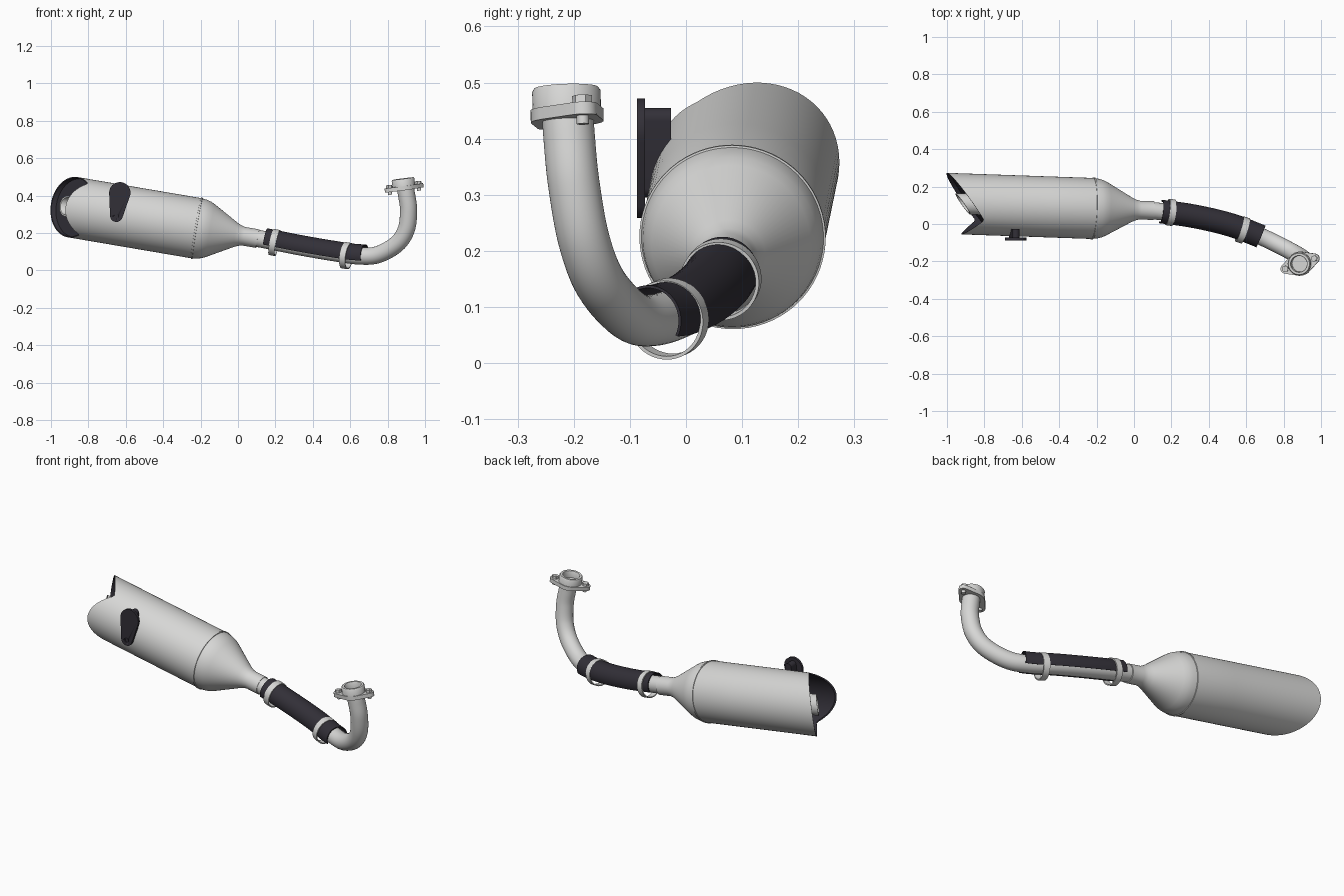
import bpy, bmesh, math
from mathutils import Vector, Matrix

if "Cube" in bpy.data.objects:
    bpy.data.objects.remove(bpy.data.objects["Cube"])


def material(name, col):
    m = bpy.data.materials.new(name)
    m.diffuse_color = (*col, 1)
    m.use_nodes = True
    m.node_tree.nodes["Principled BSDF"].inputs["Base Color"].default_value = m.diffuse_color
    return m


STEEL = material("brushed_steel", (0.68, 0.68, 0.67))
DARK = material("dark_coating", (0.032, 0.029, 0.039))


def finish(name, bm, mats, angle=35):
    bmesh.ops.recalc_face_normals(bm, faces=bm.faces)
    me = bpy.data.meshes.new(name)
    bm.to_mesh(me)
    bm.free()
    for m in mats:
        me.materials.append(m)
    for p in me.polygons:
        p.use_smooth = True
    me.set_sharp_from_angle(angle=math.radians(angle))
    ob = bpy.data.objects.new(name, me)
    bpy.context.collection.objects.link(ob)
    return ob


def loft(name, rings, mats, closed=True, loop=False, cap=False, dark_from=None, angle=35):
    """Skin a list of point rings; rings after dark_from use the second material."""
    bm = bmesh.new()
    vs = [[bm.verts.new(p) for p in r] for r in rings]
    n = len(rings[0])
    for i in range(len(vs) if loop else len(vs) - 1):
        a, b = vs[i], vs[(i + 1) % len(vs)]
        for j in range(n if closed else n - 1):
            k = (j + 1) % n
            f = bm.faces.new((a[j], a[k], b[k], b[j]))
            if dark_from is not None and i >= dark_from:
                f.material_index = 1
    if cap:
        for r in (vs[0], vs[-1]):
            f = bm.faces.new(r)
            if dark_from is not None and r is vs[-1]:
                f.material_index = 1
    return finish(name, bm, mats, angle)


def frame(origin, zdir, xhint):
    z = Vector(zdir).normalized()
    y = z.cross(Vector(xhint)).normalized()
    x = y.cross(z)
    m = Matrix((x, y, z)).transposed().to_4x4()
    m.translation = Vector(origin)
    return m


def lathe(name, prof, mat, mtx, n=48, loop=False, cap=False, angle=35):
    rings = [[mtx @ Vector((r * math.cos(2 * math.pi * j / n), r * math.sin(2 * math.pi * j / n), z))
              for j in range(n)] for r, z in prof]
    return loft(name, rings, [mat], loop=loop, cap=cap, angle=angle)


def hull_plate(name, circles, z0, z1, mat, mtx):
    """Flat plate outlined by the hull of several circles (x, y, r)."""
    bm = bmesh.new()
    for cx, cy, r in circles:
        for j in range(32):
            a = 2 * math.pi * j / 32
            for z in (z0, z1):
                bm.verts.new(mtx @ Vector((cx + r * math.cos(a), cy + r * math.sin(a), z)))
    res = bmesh.ops.convex_hull(bm, input=bm.verts)
    bmesh.ops.delete(bm, geom=list({v for v in bm.verts if not v.link_faces}), context='VERTS')
    bmesh.ops.dissolve_limit(bm, angle_limit=0.01, verts=bm.verts, edges=bm.edges)
    return finish(name, bm, [mat])


# --- Silencer: slanted, notched tail with dark inside and recessed end plate
AX = frame((-0.22, 0.083, 0.225), (-1, 0.035, 0.17), (0.034, 1, 0))
R, N = 0.163, 72


def slant(u):
    return 0.61 + 0.754 * (u + 0.085)


def tail(u):
    return slant(u) if u > -0.085 else 0.61 - 1.23 * (u + 0.085)


def ring(r, s):
    pts = []
    for j in range(N):
        a = 2 * math.pi * j / N
        u = r * math.cos(a)
        pts.append(AX @ Vector((u, r * math.sin(a), s(u) if callable(s) else s)))
    return pts


shell = [(0.05, -0.33), (0.05, -0.255), (0.055, -0.235), (0.066, -0.21), (0.142, -0.075),
         (0.153, -0.052), (0.159, -0.03), (R, 0), (R, 0.25), (R, tail), (R - 0.006, tail),
         (R - 0.006, lambda u: slant(u) - 0.025), (0.1, lambda u: slant(u) - 0.025),
         (0.02, lambda u: slant(u) - 0.025)]
loft("silencer_body", [ring(r, s) for r, s in shell], [STEEL, DARK], cap=True, dark_from=9)
lathe("silencer_seam", [(R - 0.003, -0.005), (R + 0.003, -0.004), (R + 0.003, 0.004), (R - 0.003, 0.005)],
      STEEL, AX, n=N, loop=True)
# outlet stub, cut parallel to the slanted tail
stub = [(0.055, lambda u: slant(u) - 0.05), (0.055, lambda u: slant(u) + 0.032),
        (0.047, lambda u: slant(u) + 0.032), (0.047, lambda u: slant(u) - 0.02)]
loft("outlet_stub", [ring(r, s) for r, s in stub], [STEEL], cap=True)

# --- Header pipe path
P = [Vector(p) for p in (
    (-0.02, 0.077, 0.19), (0.1, 0.071, 0.172), (0.3, 0.045, 0.132), (0.5, 0, 0.097), (0.65, -0.055, 0.077),
    (0.75, -0.10, 0.085), (0.85, -0.152, 0.142), (0.9, -0.182, 0.22), (0.912, -0.2, 0.32),
    (0.902, -0.208, 0.4), (0.89, -0.212, 0.46))]


def catmull(i, t):
    p0, p1, p2, p3 = (P[max(0, min(len(P) - 1, i + k))] for k in (-1, 0, 1, 2))
    return 0.5 * (2 * p1 + (p2 - p0) * t + (2 * p0 - 5 * p1 + 4 * p2 - p3) * t * t
                  + (3 * p1 - p0 - 3 * p2 + p3) * t ** 3)


path = [catmull(i, k / 8) for i in range(len(P) - 1) for k in range(8)] + [P[-1]]


def path_frames(pts):
    """Parallel-transported frames; local x starts pointing up."""
    up, out = Vector((0, 0, 1)), []
    for i, p in enumerate(pts):
        t = pts[min(i + 1, len(pts) - 1)] - pts[max(i - 1, 0)]
        m = frame(p, t, up)
        up = m.to_3x3() @ Vector((1, 0, 0))
        out.append(m)
    return out


frames = path_frames(path)


def arc(m, r, a0, a1, n):
    return [m @ Vector((r * math.cos(a), r * math.sin(a), 0))
            for a in (a0 + (a1 - a0) * j / n for j in range(n + 1))]


loft("header_pipe", [arc(m, 0.046, 0, 2 * math.pi, 36)[:-1] for m in frames], [STEEL])

# --- Heat shield: open half-tube over the pipe
A = math.radians(114)
sh = [p for p in path if 0.13 < p.x < 0.68 and p.z < 0.2]
shield = [arc(m, 0.063, -A, A, 28) + arc(m, 0.058, A, -A, 28) for m in path_frames(sh)]
loft("heat_shield", shield, [DARK], cap=True)

# --- Clamp bands around the shield
band = [(0.065, -0.017), (0.071, -0.017), (0.071, 0.017), (0.065, 0.017)]
for k, (c, d) in enumerate((((0.195, 0.062, 0.149), (0.2, -0.028, -0.04)),
                            ((0.58, -0.032, 0.079), (0.2, -0.066, -0.03)))):
    lathe(f"clamp_band_{k + 1}", band, STEEL, frame(c, d, (0, 0, 1)), loop=True)

# --- Flange, collar and bolts at the engine end
FL = frame((0.888, -0.212, 0.441), (-0.13, -0.03, 1), (0.155, 0.055, 0.02))
lugs = (-0.083, 0.083)
hull_plate("flange_plate", [(0, 0, 0.065)] + [(x, 0, 0.026) for x in lugs], -0.011, 0.011, STEEL, FL)
lathe("flange_collar", [(0.061, 0), (0.061, 0.044), (0.057, 0.05), (0.045, 0.05), (0.043, 0.047), (0.043, 0.012)],
      STEEL, FL, cap=True)
for k, x in enumerate(lugs):
    at = FL @ Matrix.Translation((x, 0, 0))
    lathe(f"flange_bolt_{k + 1}", [(0.011, -0.026), (0.011, 0.026)], STEEL, at, n=20, cap=True)
    lathe(f"flange_nut_{k + 1}", [(0.018, 0.01), (0.018, 0.025)], STEEL, at, n=6, cap=True)

# --- Mounting bracket on the silencer side (local z points to the front)
BR = frame((-0.632, -0.087, 0.415), (0, -1, 0), (1, 0, 0))
plate = hull_plate("bracket_plate", [(0, 0, 0.057), (-0.018, -0.122, 0.034)], -0.014, 0, DARK, BR)
hull_plate("bracket_block", [(0, 0.02, 0.02), (-0.015, -0.1, 0.02)], -0.06, -0.013, DARK, BR)
cutter = lathe("bracket_hole_cutter", [(0.012, -0.006), (0.012, 0.02)], DARK,
               BR @ Matrix.Translation((-0.018, -0.125, 0)), n=20, cap=True)
cutter.hide_render = True
cutter.hide_set(True)
mod = plate.modifiers.new("hole", 'BOOLEAN')
mod.operation, mod.object = 'DIFFERENCE', cutter
